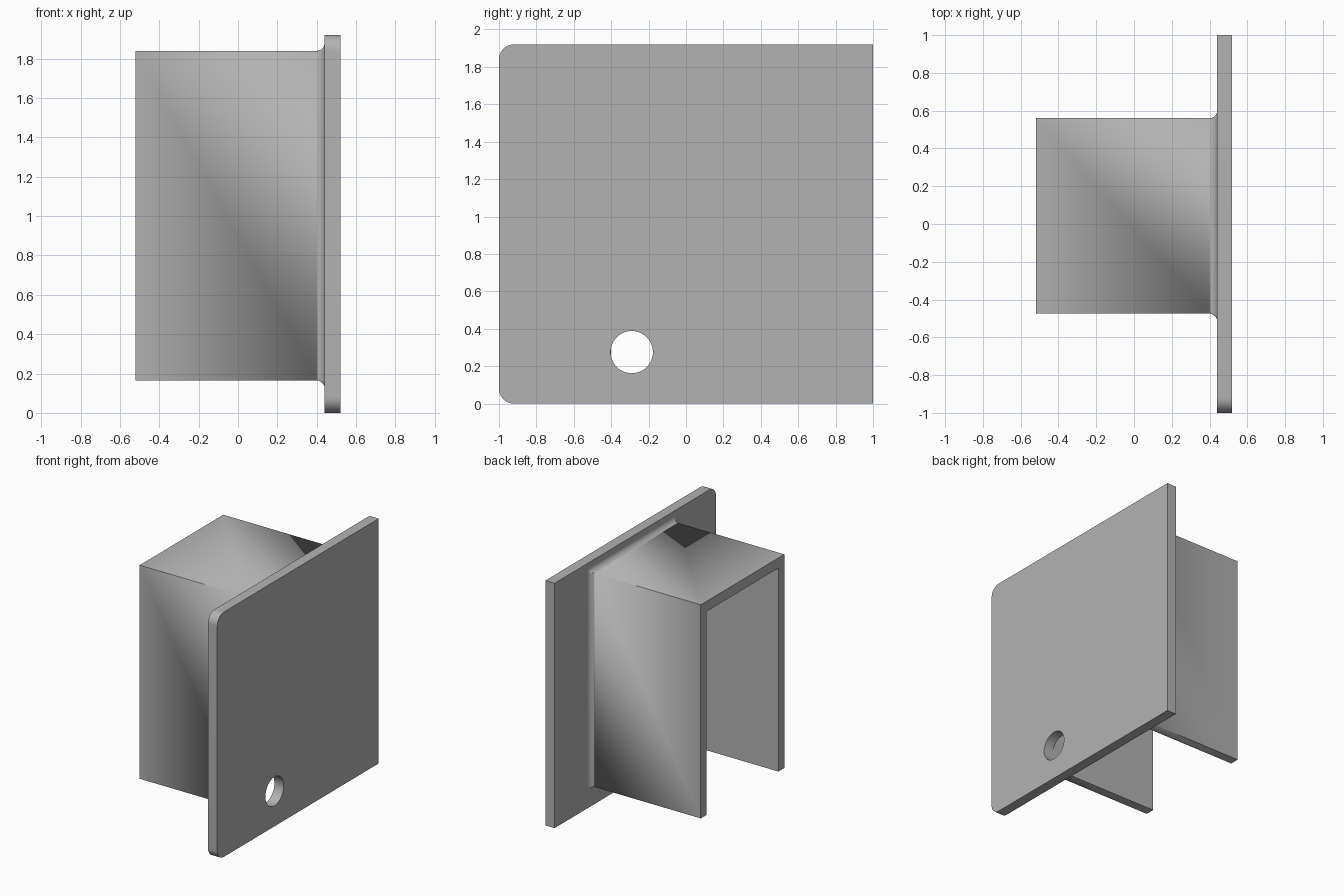
import bpy, bmesh
from math import sin, cos, pi

if "Cube" in bpy.data.objects:
    bpy.data.objects.remove(bpy.data.objects["Cube"], do_unlink=True)

grey = bpy.data.materials.new("plain grey")
grey.use_nodes = True
colour = (0.45, 0.45, 0.45, 1)
grey.diffuse_color = colour
grey.node_tree.nodes["Principled BSDF"].inputs["Base Color"].default_value = colour

X_END, X_PLATE, X_FACE = -0.52, 0.44, 0.52
HEIGHT = 1.92


def loft(name, rings, cap_end=True):
    """Skin a list of equal closed rings into one object."""
    bm = bmesh.new()
    loops = [[bm.verts.new(p) for p in ring] for ring in rings]
    for a, b in zip(loops, loops[1:]):
        for i in range(len(a)):
            j = (i + 1) % len(a)
            bm.faces.new((a[i], a[j], b[j], b[i]))
    bm.faces.new(loops[0])
    if cap_end:
        bm.faces.new(loops[-1])
    bmesh.ops.remove_doubles(bm, verts=bm.verts, dist=1e-5)
    bmesh.ops.recalc_face_normals(bm, faces=bm.faces)
    mesh = bpy.data.meshes.new(name)
    bm.to_mesh(mesh)
    bm.free()
    mesh.materials.append(grey)
    obj = bpy.data.objects.new(name, mesh)
    bpy.context.collection.objects.link(obj)
    return obj


def smooth(obj):
    bpy.ops.object.select_all(action='DESELECT')
    obj.select_set(True)
    bpy.context.view_layer.objects.active = obj
    bpy.ops.object.shade_smooth_by_angle(angle=pi / 6)


def arc(y, z, r, start, sweep, steps):
    return [(y + r * cos(start + sweep * i / steps),
             z + r * sin(start + sweep * i / steps)) for i in range(steps + 1)]


# Flat plate with two rounded front corners
R = 0.08
outline = [(1, 0), (1, HEIGHT)]
outline += arc(-1 + R, HEIGHT - R, R, pi / 2, pi / 2, 12)
outline += arc(-1 + R, R, R, pi, pi / 2, 12)
plate = loft("face_plate", [[(x, y, z) for y, z in outline] for x in (X_PLATE, X_FACE)])

# Round hole through the plate
circle = arc(-0.29, 0.275, 0.113, 0, 2 * pi, 48)[:-1]
cutter = loft("hole_cutter", [[(x, y, z) for y, z in circle]
                              for x in (X_PLATE - 0.1, X_FACE + 0.1)])
cut = plate.modifiers.new("hole", 'BOOLEAN')
cut.object, cut.operation, cut.solver = cutter, 'DIFFERENCE', 'EXACT'
bpy.context.view_layer.objects.active = plate
bpy.ops.object.modifier_apply(modifier=cut.name)
bpy.data.objects.remove(cutter, do_unlink=True)
smooth(plate)

# Hood: two side walls and a roof, flared into the plate by a fillet
Y0, Y1, Z0, Z1 = -0.475, 0.56, 0.165, 1.84
WALL, ROOF, FILLET = 0.073, 0.08, 0.04


def hood_ring(x, d):
    """Channel outline with its outer side grown by d."""
    pts = [(Y1 - WALL, Z0 - d)]
    corners = [(Y1, Z0), (Y1, Z1), (Y0, Z1), (Y0, Z0)]
    for k, (y, z) in enumerate(corners):
        pts += arc(y, z, d, (k - 1) * pi / 2, pi / 2, 6)
    pts += [(Y0 + WALL, Z0 - d), (Y0 + WALL, Z1 - ROOF), (Y1 - WALL, Z1 - ROOF)]
    return [(x, y, z) for y, z in pts]


rings = [hood_ring(X_END, 0)]
for i in range(9):
    t = i / 8 * pi / 2
    rings.append(hood_ring(X_PLATE - FILLET + FILLET * sin(t), FILLET * (1 - cos(t))))
smooth(loft("hood", rings, cap_end=False))
